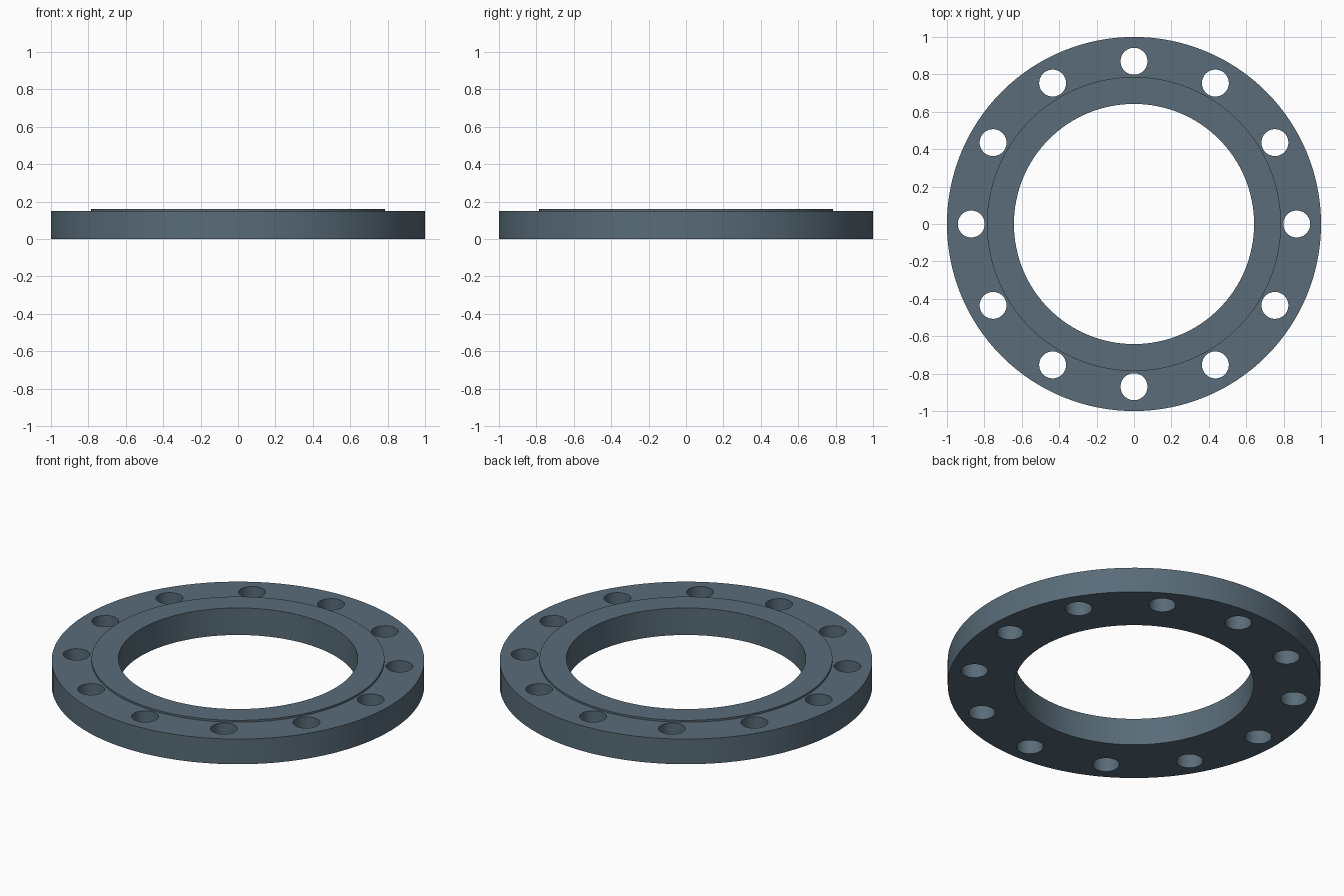
import bpy, bmesh
from math import sin, cos, pi

if "Cube" in bpy.data.objects:
    bpy.data.objects.remove(bpy.data.objects["Cube"])

SEGMENTS = 128
HOLES = 12
HOLE_CIRCLE, HOLE_RADIUS = 0.87, 0.072


def lathe(name, profile, segments):
    """Revolve a closed (radius, z) profile around the z axis."""
    bm = bmesh.new()
    rings = [[bm.verts.new((r * cos(a), r * sin(a), z)) for r, z in profile]
             for a in (2 * pi * i / segments for i in range(segments))]
    n = len(profile)
    for i, ring in enumerate(rings):
        nxt = rings[(i + 1) % segments]
        for j in range(n):
            k = (j + 1) % n
            bm.faces.new((ring[j], nxt[j], nxt[k], ring[k]))
    bmesh.ops.recalc_face_normals(bm, faces=bm.faces)
    return to_object(name, bm)


def to_object(name, bm):
    mesh = bpy.data.meshes.new(name)
    bm.to_mesh(mesh)
    bm.free()
    obj = bpy.data.objects.new(name, mesh)
    bpy.context.collection.objects.link(obj)
    return obj


# Flange ring with the thin raised sealing face on top
flange = lathe("pipe_flange", [(0.642, 0), (1, 0), (1, 0.149), (0.786, 0.149),
                               (0.786, 0.16), (0.642, 0.16)], SEGMENTS)

# Bolt hole cutters in one mesh
bm = bmesh.new()
for i in range(HOLES):
    a = 2 * pi * i / HOLES
    part = bmesh.ops.create_cone(bm, cap_ends=True, segments=48, depth=0.5,
                                 radius1=HOLE_RADIUS, radius2=HOLE_RADIUS)
    bmesh.ops.translate(bm, verts=part["verts"],
                        vec=(HOLE_CIRCLE * cos(a), HOLE_CIRCLE * sin(a), 0.08))
cutter = to_object("bolt_hole_cutter", bm)
cutter.hide_render = True

# Drill the holes
cut = flange.modifiers.new("bolt_holes", 'BOOLEAN')
cut.operation = 'DIFFERENCE'
cut.solver = 'EXACT'
cut.object = cutter
bpy.context.view_layer.objects.active = flange
flange.select_set(True)
bpy.ops.object.modifier_apply(modifier=cut.name)
bpy.data.objects.remove(cutter)
bpy.ops.object.shade_smooth_by_angle()

# Slate steel colour
steel = bpy.data.materials.new("slate_steel")
steel.diffuse_color = (0.10, 0.15, 0.19, 1)
steel.use_nodes = True
steel.node_tree.nodes["Principled BSDF"].inputs["Base Color"].default_value = steel.diffuse_color
flange.data.materials.clear()
flange.data.materials.append(steel)
